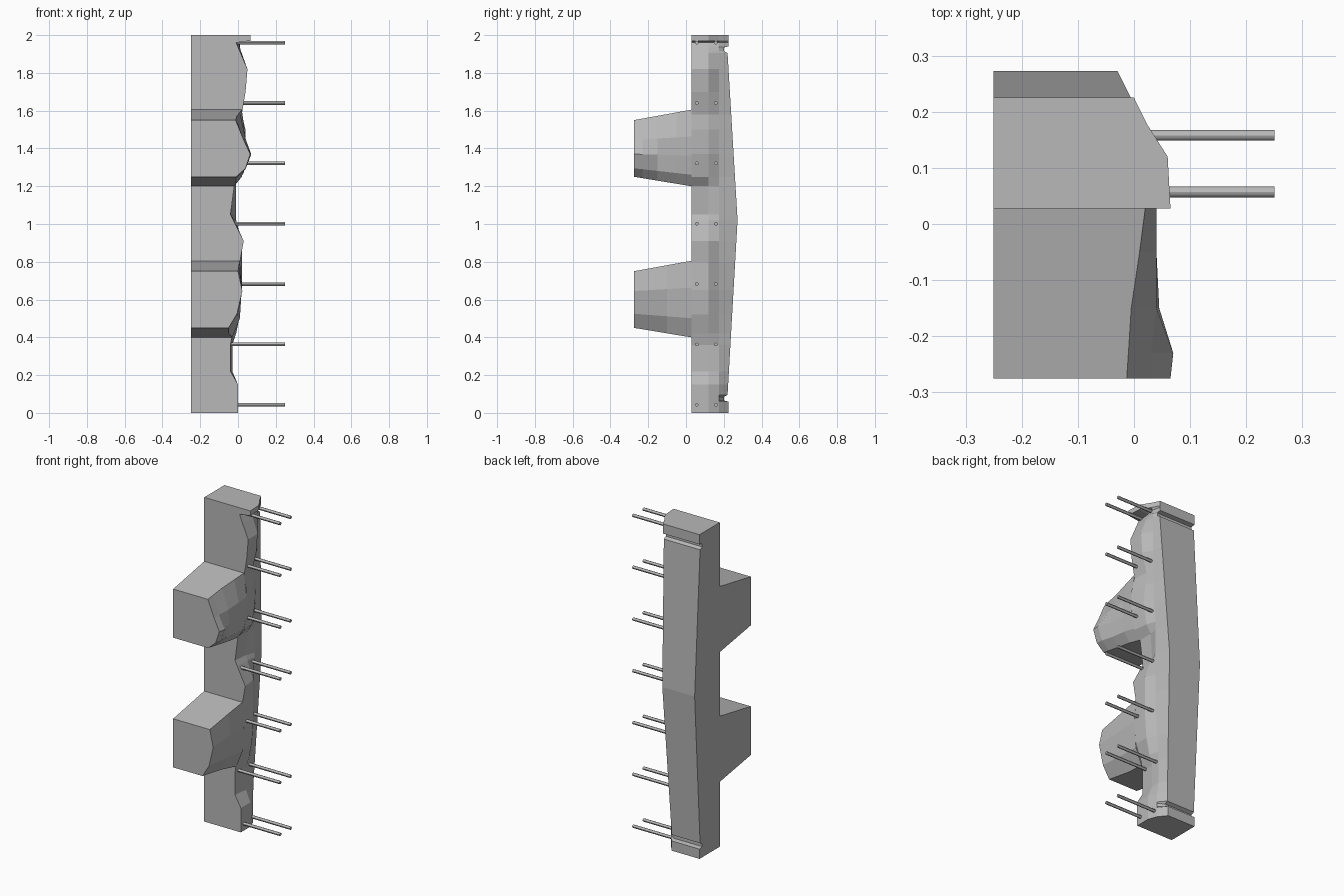
import bpy, bmesh
from mathutils import Vector

cube = bpy.data.objects.get("Cube")
if cube:
    bpy.data.objects.remove(cube)

# One concrete grey for everything
grey = bpy.data.materials.new("concrete_grey")
grey.use_nodes = True
colour = (0.48, 0.48, 0.48, 1)
grey.diffuse_color = colour
grey.node_tree.nodes["Principled BSDF"].inputs["Base Color"].default_value = colour

SIDE = -0.25    # flat side
FACE = 0.028    # front of the upright
FRONT = -0.275  # front of the brackets


def interpolate(table, position):
    """Linear lookup in rows of (position, values...)."""
    for low, high in zip(table, table[1:]):
        if position <= high[0]:
            t = (position - low[0]) / (high[0] - low[0])
            return [a + (b - a) * t for a, b in zip(low[1:], high[1:])]
    return list(table[-1][1:])


def loft(name, sections):
    """Skin a row of closed sections and cap both ends."""
    bm = bmesh.new()
    rings = [[bm.verts.new(p) for p in section] for section in sections]
    count = len(rings[0])
    for a, b in zip(rings, rings[1:]):
        for i in range(count):
            j = (i + 1) % count
            bm.faces.new((a[i], a[j], b[j], b[i]))
    bm.faces.new(rings[0])
    bm.faces.new(rings[-1])
    bmesh.ops.recalc_face_normals(bm, faces=bm.faces)
    mesh = bpy.data.meshes.new(name)
    bm.to_mesh(mesh)
    bm.free()
    mesh.materials.append(grey)
    obj = bpy.data.objects.new(name, mesh)
    bpy.context.scene.collection.objects.link(obj)
    return obj


# Upright: bowed back with a groove near each end
back_profile = [(0, .225), (.06, .225), (.066, .2), (.085, .2), (.095, .22),
                (1.02, .273), (1.905, .22), (1.915, .2), (1.934, .2),
                (1.94, .225), (2, .225)]

# Broken side: height, then reach at front, middle and rear (hundredths)
broken_side = [
    (0, 0, 0, -2), (15, 0, 0, -2), (22, -4, -3, -3), (36, -4, -3, -3),
    (42, -3, -1, -3), (52, 1, 1, -2), (65, 2, 2, -1), (80, 1, 2, -1),
    (91, 3, 2, -1), (105, -4, -3, -1), (120, -2, -2, -1), (125, 2, 1, -1),
    (137, 4, 3, 0), (150, 4, 2, 0), (158, 2, 1, 0), (170, 4, 4, 1),
    (182, 5, 5, 1), (196, -1, 0, 1), (197, 6.5, 6, 2.5), (200, 6.5, 6, 2.5)]
broken_side = [tuple(v / 100 for v in row) for row in broken_side]

sections = []
for z in sorted({row[0] for row in back_profile + broken_side}):
    back = interpolate(back_profile, z)[0]
    near, middle, rear = interpolate(broken_side, z)
    sections.append([Vector(p) for p in (
        (SIDE, back, z), (SIDE, FACE, z), (near, FACE, z),
        (middle, .12, z), (rear, .175, z), (-.06 + .03 * z, back, z))])
loft("upright", sections)


# Brackets: tapering blocks with a broken side
def bracket(name, base, fractions, rows):
    sections = []
    for y, *reach in rows:
        t = (y - FRONT) / (FACE - FRONT)
        bottom, top = base + .05 * (1 - t), base + .35 + .055 * t
        edge = [Vector((x / 100, y, bottom + (top - bottom) * f))
                for x, f in zip(reach, fractions)]
        sections.append([Vector((SIDE, y, bottom)), *edge, Vector((SIDE, y, top))])
    loft(name, sections)


bracket("lower_bracket", .4, (0, .25, .65, 1),
        [(FRONT, -5, -.5, 2.3, 0), (-.1, -5, 0, 2, .5), (FACE, -3, 1, 2, 1)])
bracket("upper_bracket", 1.2, (0, .15, .4, .65, 1),
        [(FRONT, -1, 4, 6.5, 3, -1.3), (-.23, -1, 4, 7, 3, -1),
         (-.15, -1, 3, 4.5, 4, -.5), (-.05, -1, 3, 3.5, 4, 1),
         (FACE, -2, 2, 4, 4, 2)])

# Reinforcing bars: seven pairs poking out of the broken side
for level in range(7):
    for side, y in (("front", .057), ("rear", .158)):
        bpy.ops.mesh.primitive_cylinder_add(
            vertices=12, radius=.0095, depth=.35,
            location=(.075, y, .043 + level * .3195), rotation=(0, 1.5708, 0))
        bar = bpy.context.object
        bar.name = f"{side}_bar_{level + 1}"
        bar.data.materials.append(grey)
        bpy.ops.object.shade_smooth_by_angle()
